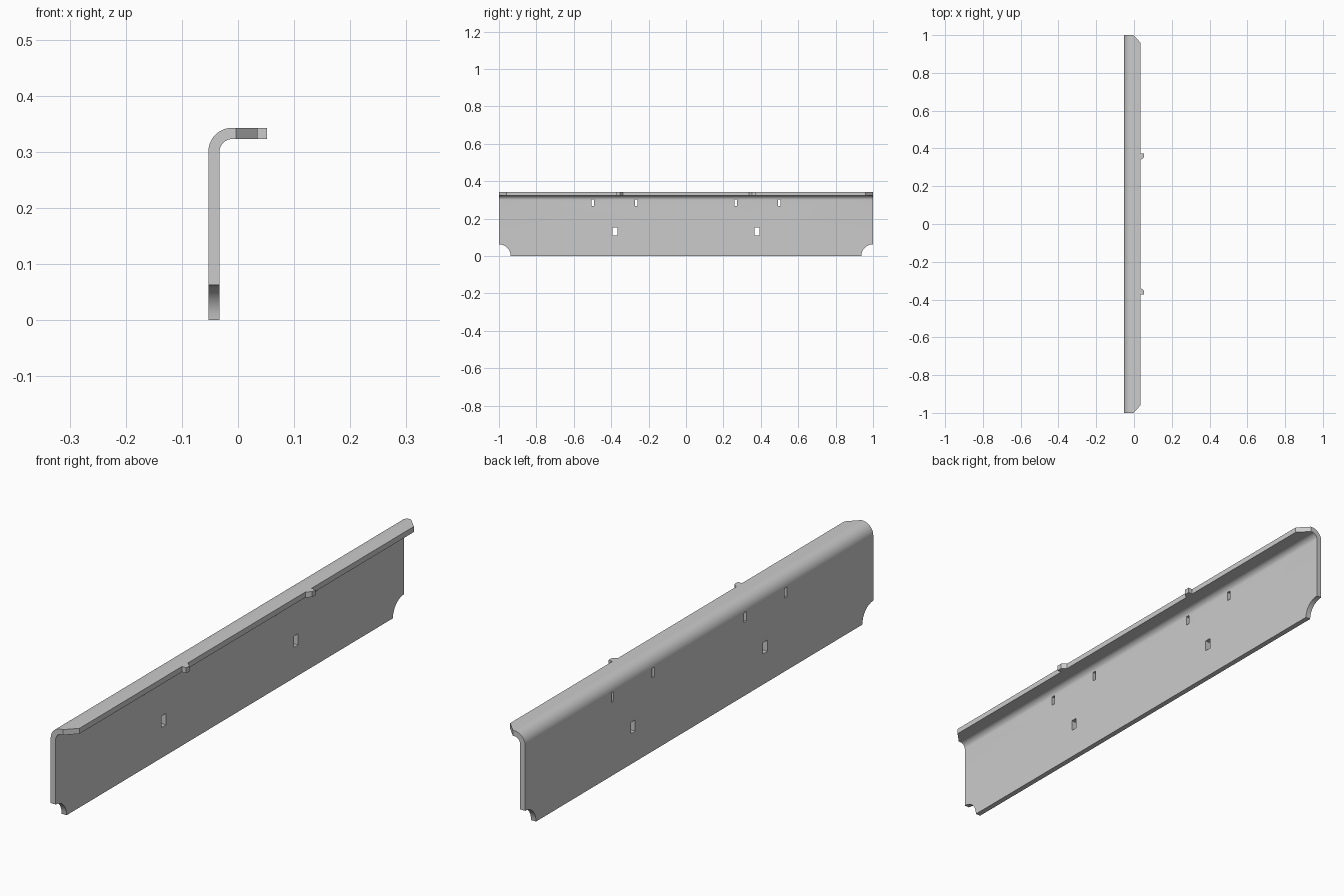
import bpy, bmesh
from math import sin, cos, pi
from mathutils import Vector

if "Cube" in bpy.data.objects:
    bpy.data.objects.remove(bpy.data.objects["Cube"])


def prism(bm, pts, offset):
    """Close a flat outline and extrude it into a solid."""
    face = bm.faces.new([bm.verts.new(p) for p in pts])
    new = bmesh.ops.extrude_face_region(bm, geom=[face])["geom"]
    verts = [g for g in new if isinstance(g, bmesh.types.BMVert)]
    bmesh.ops.translate(bm, verts=verts, vec=Vector(offset))


def finish(name, bm):
    bmesh.ops.recalc_face_normals(bm, faces=bm.faces)
    mesh = bpy.data.meshes.new(name)
    bm.to_mesh(mesh)
    bm.free()
    ob = bpy.data.objects.new(name, mesh)
    bpy.context.collection.objects.link(ob)
    return ob


def arc(cx, cz, r, n=12):
    """Quarter bend from vertical wall to horizontal flange."""
    return [(cx - r * cos(i * pi / 2 / n), cz + r * sin(i * pi / 2 / n))
            for i in range(n + 1)]


# Bent sheet: L-shaped cross-section swept along y
OUT, IN, TOP, T = -0.053, -0.033, 0.343, 0.02
R = 0.043
cx, cz = OUT + R, TOP - R
profile = ([(OUT, 0)] + arc(cx, cz, R) + [(0.052, TOP), (0.052, TOP - T)]
           + arc(cx, cz, R - T)[::-1] + [(IN, 0)])
bm = bmesh.new()
prism(bm, [(x, -1, z) for x, z in profile], (0, 2, 0))
panel = finish("bent_panel", bm)

# Cutters: flange edge trimmed to leave two tabs and chamfered ends
bm = bmesh.new()
EDGE = 0.035
mid = [(EDGE, -0.338), (0.052, -0.352), (0.1, -0.352),
       (0.1, 0.352), (0.052, 0.352), (EDGE, 0.338)]
end = [(EDGE, 0.372), (0.1, 0.372), (0.1, 1.04), (-0.043, 1.04), (EDGE, 0.96)]
prism(bm, [(x, y, 0.31) for x, y in mid], (0, 0, 0.1))
for s in (-1, 1):
    prism(bm, [(x, s * y, 0.31) for x, y in end], (0, 0, 0.1))
    # Slots through the wall: (centre y, half width, bottom, top)
    for y, w, z0, z1 in ((0.498, 0.007, 0.267, 0.302),
                         (0.265, 0.007, 0.267, 0.302),
                         (0.38, 0.0125, 0.111, 0.152)):
        prism(bm, [(-0.08, s * y + a, z) for a, z in
                   ((-w, z0), (w, z0), (w, z1), (-w, z1))], (0.07, 0, 0))
    # Round notch in each lower corner
    prism(bm, [(-0.08, s + 0.063 * cos(i * pi / 16), 0.063 * sin(i * pi / 16))
               for i in range(32)], (0.07, 0, 0))
cutter = finish("cutter", bm)
cutter.hide_render = True

bpy.context.view_layer.objects.active = panel
panel.select_set(True)
mod = panel.modifiers.new("cuts", "BOOLEAN")
mod.operation = "DIFFERENCE"
mod.solver = "EXACT"
mod.object = cutter
bpy.ops.object.modifier_apply(modifier=mod.name)
bpy.data.objects.remove(cutter)
bpy.ops.object.shade_smooth_by_angle(angle=pi / 6)
